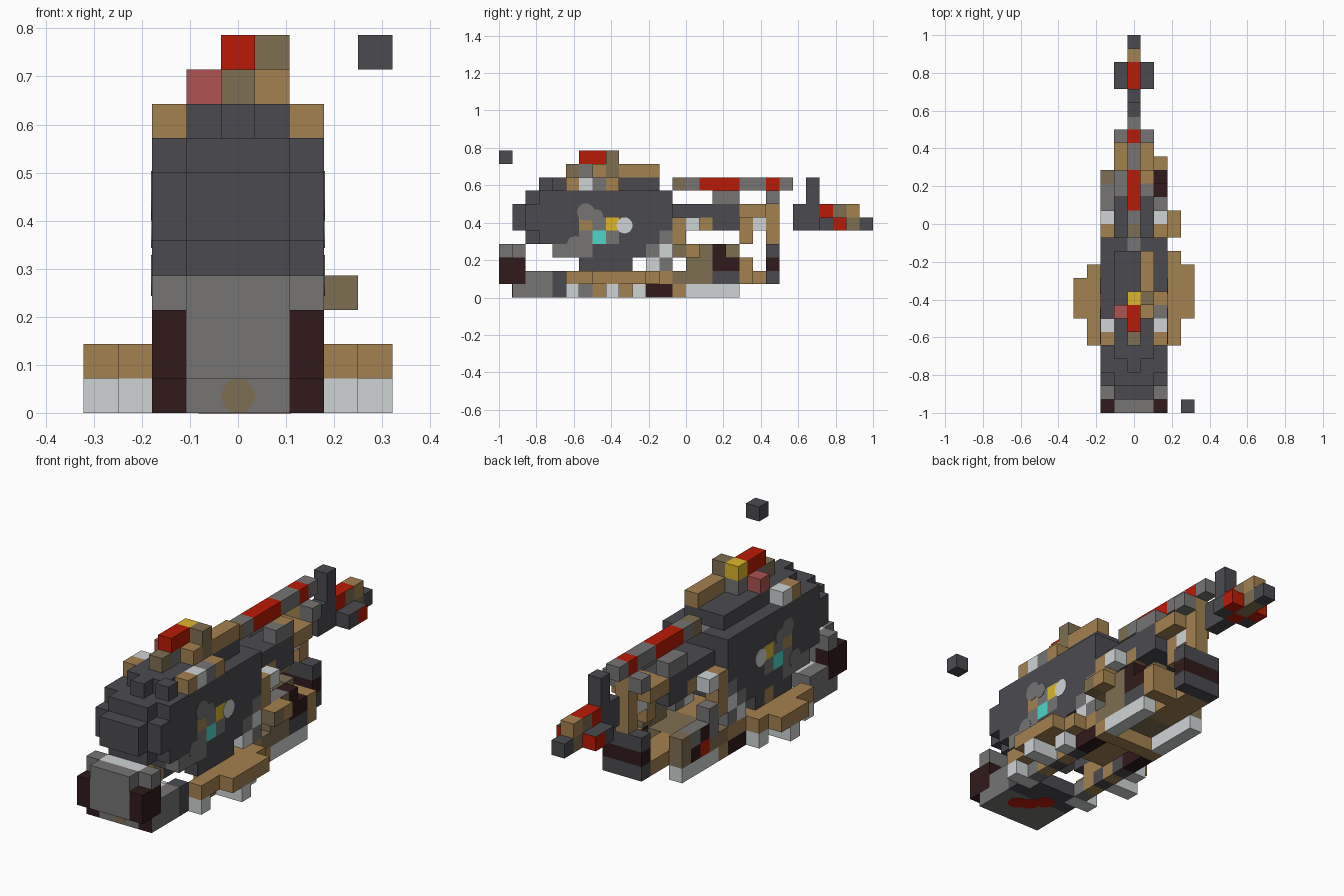
import bpy, bmesh
from mathutils import Matrix, Vector

U = 1 / 14  # edge of one cube
UP, FRONT, RIGHT = (0, 0, 1), (0, -1, 0), (-1, 0, 0)

cube = bpy.data.objects.get("Cube")
if cube:
    bpy.data.objects.remove(cube)

def material(name, r, g, b):
    lin = [((c / 255 + 0.055) / 1.055) ** 2.4 for c in (r, g, b)] + [1]
    m = bpy.data.materials.new(name)
    m.use_nodes = True
    m.diffuse_color = lin
    m.node_tree.nodes["Principled BSDF"].inputs["Base Color"].default_value = lin
    return m

DARK = material("charcoal", 75, 74, 79)
GREY = material("mid grey", 118, 117, 116)
LIGHT = material("pale grey", 207, 212, 212)
TAN = material("tan", 163, 129, 80)
OLIVE = material("olive brown", 127, 111, 82)
MAROON = material("dark maroon", 49, 27, 27)
RED = material("red", 186, 26, 4)
PINK = material("dusty pink", 173, 84, 82)
YELLOW = material("yellow", 220, 182, 42)
TEAL = material("teal", 78, 214, 203)

cells = {}  # cube position -> (part, material); later parts replace earlier ones
painted = {}  # (cube position, direction) -> material of that one face

def span(v):
    if isinstance(v, tuple):
        return range(v[0], v[1] + 1)
    return v if isinstance(v, list) else [v]

def positions(x, y, z, pair):
    return [(s * i, j, k) for i in span(x) for j in span(y) for k in span(z)
            for s in ((1, -1) if pair else (1,))]

def fill(part, mat, x, y, z, pair=False):
    for p in positions(x, y, z, pair):
        cells[p] = (part, mat)

def paint(mat, x, y, z, direction, pair=False):
    for p in positions(x, y, z, pair):
        painted[p, direction] = mat

# Main hull, its nose rounded off in steps
fill("hull", DARK, (-2, 2), (3, 12), (4, 7))
fill("hull", DARK, (-1, 1), 2, (4, 7))
fill("hull", DARK, 2, 2, (5, 6), True)
fill("hull", DARK, (-1, 1), 1, (5, 6))
fill("hull", DARK, (-1, 1), (4, 11), 8)
fill("hull", DARK, 0, 3, 8)
fill("hull", DARK, (-2, 2), (4, 11), 3)
fill("hull", GREY, 2, [4, 5, 6, 11], 3, True)
paint(GREY, 0, 12, 7, UP)
fill("keel_side", DARK, 2, (6, 9), 2, True)
paint(TAN, -2, 8, 2, RIGHT)
# Coloured cells on the hull sides
fill("side_panel", GREY, 2, [6, 8, 12], 4, True)
fill("side_panel", GREY, 2, 7, 5, True)
fill("side_panel", TAN, 2, 6, 5, True)
fill("side_panel", TEAL, 2, 7, 4, True)
fill("side_panel", YELLOW, 2, 8, 5, True)
# Roof fittings
fill("roof_trim", TAN, 2, 5, 8, True)
fill("roof_trim", LIGHT, 2, 6, 8, True)
fill("roof_trim", GREY, 2, 7, 8)
fill("roof_trim", TAN, 2, 8, 8)
fill("roof_crest", OLIVE, 0, 5, 9)
fill("roof_crest", GREY, 0, (6, 8), 9)
fill("roof_crest", PINK, -1, 7, 9)
fill("roof_crest", TAN, 1, (7, 11), 9)
fill("roof_crest", OLIVE, 1, 8, (9, 10))
fill("roof_lamp", RED, 0, (6, 7), 10)
fill("roof_lamp", YELLOW, 0, 8, 10)
# Lower nose with dark corner guards
fill("nose", GREY, (-2, 2), (1, 3), (0, 1))
fill("nose", GREY, (-2, 2), 1, (2, 3))
fill("nose", GREY, (-1, 1), 0, (1, 3))
fill("nose_guard", MAROON, 2, (0, 1), (1, 2), True)
paint(LIGHT, (-1, 1), 1, 3, UP)
paint(LIGHT, (-1, 1), (2, 3), 1, UP)
paint(MAROON, 2, 1, 0, FRONT, True)
# Lower deck, open in the middle
fill("deck", DARK, (-2, 2), (4, 5), 0)
fill("deck", DARK, 2, 4, 1)
fill("deck", DARK, 2, (6, 12), 0, True)
fill("deck", TAN, 2, (7, 12), 1, True)
fill("deck", TAN, (-1, 1), (9, 12), 1)
paint(LIGHT, (-1, 1), (4, 5), 0, UP)
fill("deck_edge", LIGHT, 2, 5, 0, True)
fill("deck_edge", GREY, 2, 6, 0, True)
fill("deck_edge", TAN, 2, [7, 9], 0, True)
fill("deck_edge", MAROON, 2, (11, 12), 0, True)
# Side wings and feet
fill("wing", TAN, 3, (5, 10), 1, True)
fill("wing", TAN, 4, (7, 9), 1, True)
fill("wing", TAN, 4, 10, 1)
fill("wing", TAN, 3, 11, 1)
fill("wing_foot", LIGHT, 3, [5, 8, 10], 0, True)
fill("wing_foot", LIGHT, 4, 8, 0, True)
# Struts joining hull and rear frame
fill("rear_strut", GREY, 2, 12, 2, True)
fill("rear_strut", LIGHT, 2, 11, 2, True)
fill("rear_strut", LIGHT, 2, 12, 3, True)
fill("rear_strut", LIGHT, 2, 14, 5, True)
fill("rear_strut", TAN, 2, 13, (3, 5), True)
fill("rear_strut", TAN, 1, 15, 5, True)
fill("rear_strut", TAN, 3, 14, 3)
fill("rear_strut", OLIVE, 3, 13, 3)
paint(TAN, 3, 13, 3, UP)
# Rear lower frame, its two sides unlike
fill("rear_frame", TAN, (-2, 2), 13, 0)
fill("rear_frame", OLIVE, (-2, 2), (13, 15), 1)
fill("rear_frame", OLIVE, 2, (14, 15), 2)
fill("rear_frame", GREY, 2, 14, 3, True)
fill("rear_frame", OLIVE, 2, 15, 3)
fill("rear_frame", MAROON, 2, (16, 17), 2)
fill("rear_frame", MAROON, 2, 16, 3)
fill("rear_frame", OLIVE, 1, 17, 3)
fill("rear_frame", DARK, 2, (16, 17), 1)
fill("rear_frame", GREY, -2, [14, 16], 2)
fill("rear_frame", MAROON, -2, 15, 2)
fill("rear_frame", RED, -2, 15, 1)
fill("rear_frame", MAROON, -2, 16, 1)
fill("rear_frame", OLIVE, -2, 17, (1, 2))
paint(GREY, 2, 15, (2, 3), UP, True)
fill("rear_frame", TAN, (1, 2), 18, (1, 2))
fill("rear_frame", TAN, (-1, 0), (16, 19), 1)
fill("rear_runner", LIGHT, 2, (14, 17), 0, True)
# Tail boom and top spar
fill("boom", DARK, (-1, 1), (13, 17), 6)
fill("boom", DARK, (-1, 1), (16, 17), 5)
fill("boom", GREY, 1, (16, 17), 7, True)
paint(TAN, 1, 17, 7, UP)
fill("spar", OLIVE, 0, 13, 8)
fill("spar", GREY, 0, (14, 21), 8)
fill("spar", RED, 0, [15, 16, 17, 20], 8)
# Rear pillar and back plate
fill("pillar", TAN, (-1, 1), (18, 19), 6)
fill("pillar", TAN, 0, 18, (4, 6))
fill("pillar", LIGHT, 0, 19, 5)
fill("pillar", TAN, 0, 20, (4, 7))
fill("pillar", GREY, 1, 20, 7, True)
fill("back_plate", DARK, (-1, 1), 20, (1, 3))
fill("back_plate", MAROON, (-1, 1), 20, 2)
# Tail end
fill("tail", DARK, 0, (22, 23), (5, 6))
fill("tail", DARK, 0, 23, (7, 8))
fill("tail", RED, 0, 24, (5, 6))
fill("tail", OLIVE, 0, 25, (5, 6))
paint(RED, 0, 25, 6, UP)
fill("tail", DARK, 1, 24, 5, True)
fill("tail", RED, 1, 25, 5, True)
paint(DARK, 1, 25, 5, UP, True)
fill("tail", TAN, 0, 26, 6)
fill("tail", OLIVE, 0, 26, 5)
fill("tail", DARK, 0, 27, 5)
# Loose cube beside the nose
fill("loose_cube", DARK, 4, 0, 10)

def build(part):
    own = {p: m for p, (name, m) in cells.items() if name == part}
    mats = list(dict.fromkeys([*own.values(), *(m for (p, d), m in painted.items() if p in own)]))
    bm = bmesh.new()
    for p, mat in own.items():
        centre = Vector((p[0], p[1] - 13.5, p[2] + 0.5)) * U
        verts = bmesh.ops.create_cube(bm, size=U, matrix=Matrix.Translation(centre))["verts"]
        hidden = []
        for f in {f for v in verts for f in v.link_faces}:
            f.normal_update()
            d = tuple(round(n) for n in f.normal)
            f.material_index = mats.index(painted.get((p, d), mat))
            if tuple(a + n for a, n in zip(p, d)) in cells:
                hidden.append(f)
        bmesh.ops.delete(bm, geom=hidden, context="FACES")
    bmesh.ops.remove_doubles(bm, verts=bm.verts, dist=U / 100)
    mesh = bpy.data.meshes.new(part)
    bm.to_mesh(mesh)
    bm.free()
    for m in mats:
        mesh.materials.append(m)
    bpy.context.collection.objects.link(bpy.data.objects.new(part, mesh))

for part in dict.fromkeys(name for name, m in cells.values()):
    build(part)

def disc(name, mat, x, y, z, radius, axis):
    turn = Vector(UP).rotation_difference(Vector(axis)).to_euler()
    bpy.ops.mesh.primitive_cylinder_add(vertices=20, radius=radius * U, depth=0.004,
                                        location=(x * U, (y - 14) * U, z * U), rotation=turn)
    bpy.context.object.name = name
    bpy.context.object.data.materials.append(mat)

# Round painted spots on the sides, nose and underside
for s in (-1, 1):
    disc("side_spot", GREY, s * 2.5, 6.5, 6.4, 0.65, RIGHT)
    disc("side_spot_small", GREY, s * 2.5, 7.3, 6.1, 0.5, RIGHT)
    disc("side_spot_low", GREY, s * 2.5, 5.7, 4, 0.6, RIGHT)
    disc("side_spot_pale", LIGHT, s * 2.5, 9.4, 5.4, 0.6, RIGHT)
disc("nose_spot", OLIVE, 0, 1, 0.5, 0.5, FRONT)
for x, y in ((0.9, 3), (0.2, 3.4), (-0.5, 4.2)):
    disc("belly_spot", RED, x, y, 0.015, 0.65, UP)
